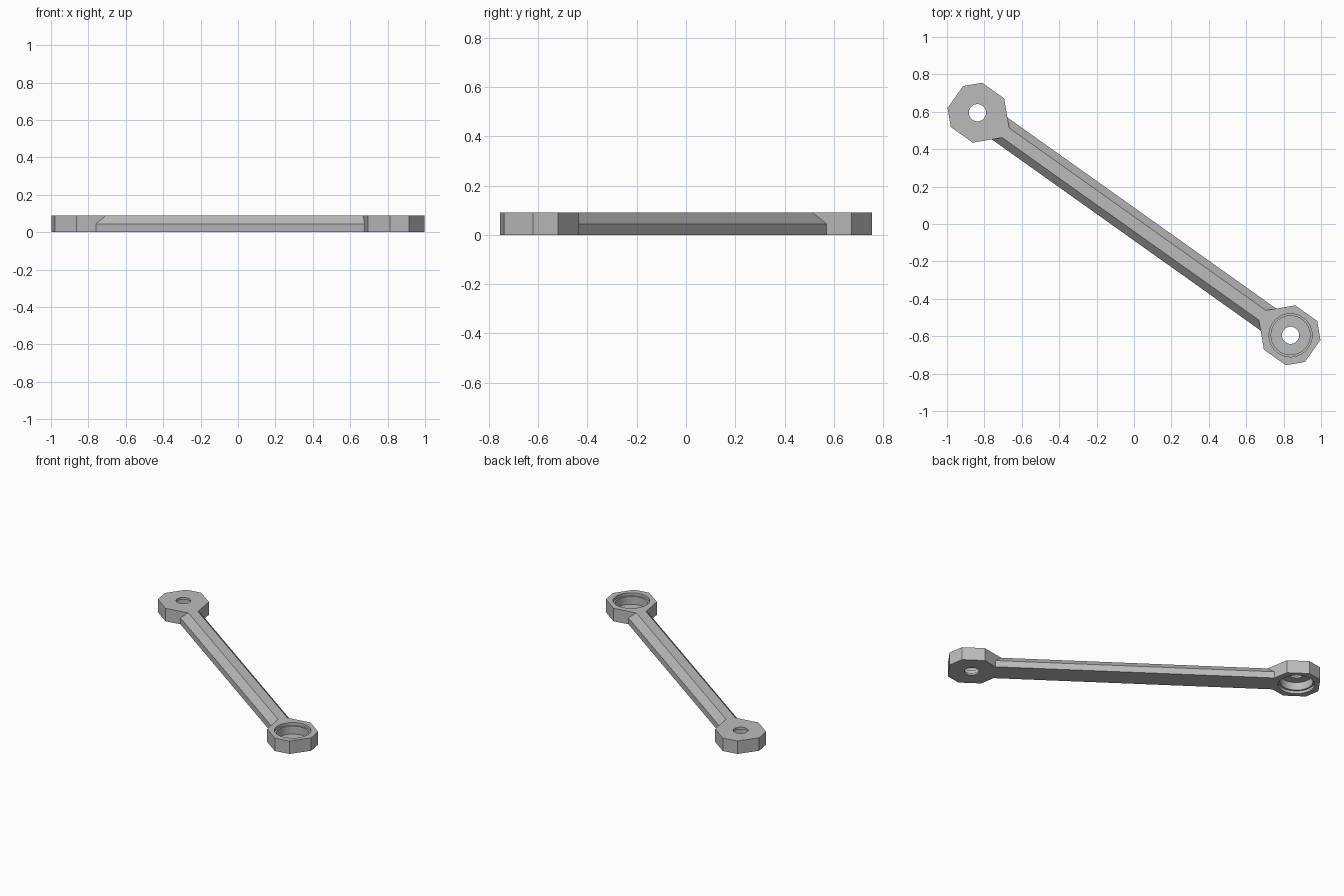
import bpy, bmesh, math
from mathutils import Matrix, Vector

cube = bpy.data.objects.get("Cube")
if cube:
    bpy.data.objects.remove(cube)

HEIGHT = 0.09
CENTRE = Vector((0.837, -0.595, 0))      # middle of the right-hand eye
SPAN = CENTRE.length
TILT = math.atan2(CENTRE.y, CENTRE.x)    # the arm lies on the diagonal

grey = bpy.data.materials.new("plain_grey")
grey.use_nodes = True
colour = (0.5, 0.5, 0.5, 1)
grey.diffuse_color = colour
grey.node_tree.nodes["Principled BSDF"].inputs["Base Color"].default_value = colour


def extrude(name, outline, offset):
    """Solid made by pushing a flat outline along an offset."""
    bm = bmesh.new()
    face = bm.faces.new([bm.verts.new(p) for p in outline])
    moved = bmesh.ops.extrude_face_region(bm, geom=[face])["geom"]
    bmesh.ops.translate(bm, vec=offset,
                        verts=[v for v in moved if isinstance(v, bmesh.types.BMVert)])
    bmesh.ops.recalc_face_normals(bm, faces=bm.faces)
    mesh = bpy.data.meshes.new(name)
    bm.to_mesh(mesh)
    bm.free()
    obj = bpy.data.objects.new(name, mesh)
    bpy.context.collection.objects.link(obj)
    mesh.materials.append(grey)
    return obj


def cylinder(name, x, radius, low, high):
    ring = [(x + radius * math.cos(a), radius * math.sin(a), low)
            for a in (math.tau * i / 64 for i in range(64))]
    return extrude(name, ring, (0, 0, high - low))


def combine(target, tool, operation):
    mod = target.modifiers.new(tool.name, 'BOOLEAN')
    mod.operation, mod.solver, mod.object = operation, 'EXACT', tool
    bpy.context.view_layer.objects.active = target
    bpy.ops.object.modifier_apply(modifier=mod.name)
    bpy.data.objects.remove(tool)


# Arm: bar with chamfered upper edges
half, top_half, mid = 0.072, 0.032, HEIGHT / 2
reach = SPAN - 0.135
section = [(half, 0), (half, mid), (top_half, HEIGHT)]
section += [(-y, z) for y, z in reversed(section)]
link_arm = extrude("link_arm", [(-reach, y, z) for y, z in section], (2 * reach, 0, 0))

# Eyes: octagons whose inner corners run on to the arm's top edges
side, corner = 0.145, 0.072
neck = side + corner - top_half
eye = [(-neck, top_half), (-corner, side), (corner, side), (side, corner)]
eye += [(x, -y) for x, y in reversed(eye)]
for s in (1, -1):
    outline = [(s * (SPAN + x), y, 0) for x, y in eye]
    combine(link_arm, extrude("eye", outline, (0, 0, HEIGHT)), 'UNION')

# Bearing seats: one opens upward, the other downward, each with a through hole
for s in (1, -1):
    x = s * SPAN
    for radius, depth in ((0.115, 0.02), (0.104, 0.075), (0.046, 0.2)):
        low, high = (HEIGHT - depth, 0.2) if s > 0 else (-0.11, depth)
        combine(link_arm, cylinder("bore", x, radius, low, high), 'DIFFERENCE')

link_arm.data.transform(Matrix.Rotation(TILT, 4, 'Z'))
bpy.ops.object.select_all(action='DESELECT')
link_arm.select_set(True)
bpy.context.view_layer.objects.active = link_arm
bpy.ops.object.shade_smooth_by_angle(angle=math.radians(30))
